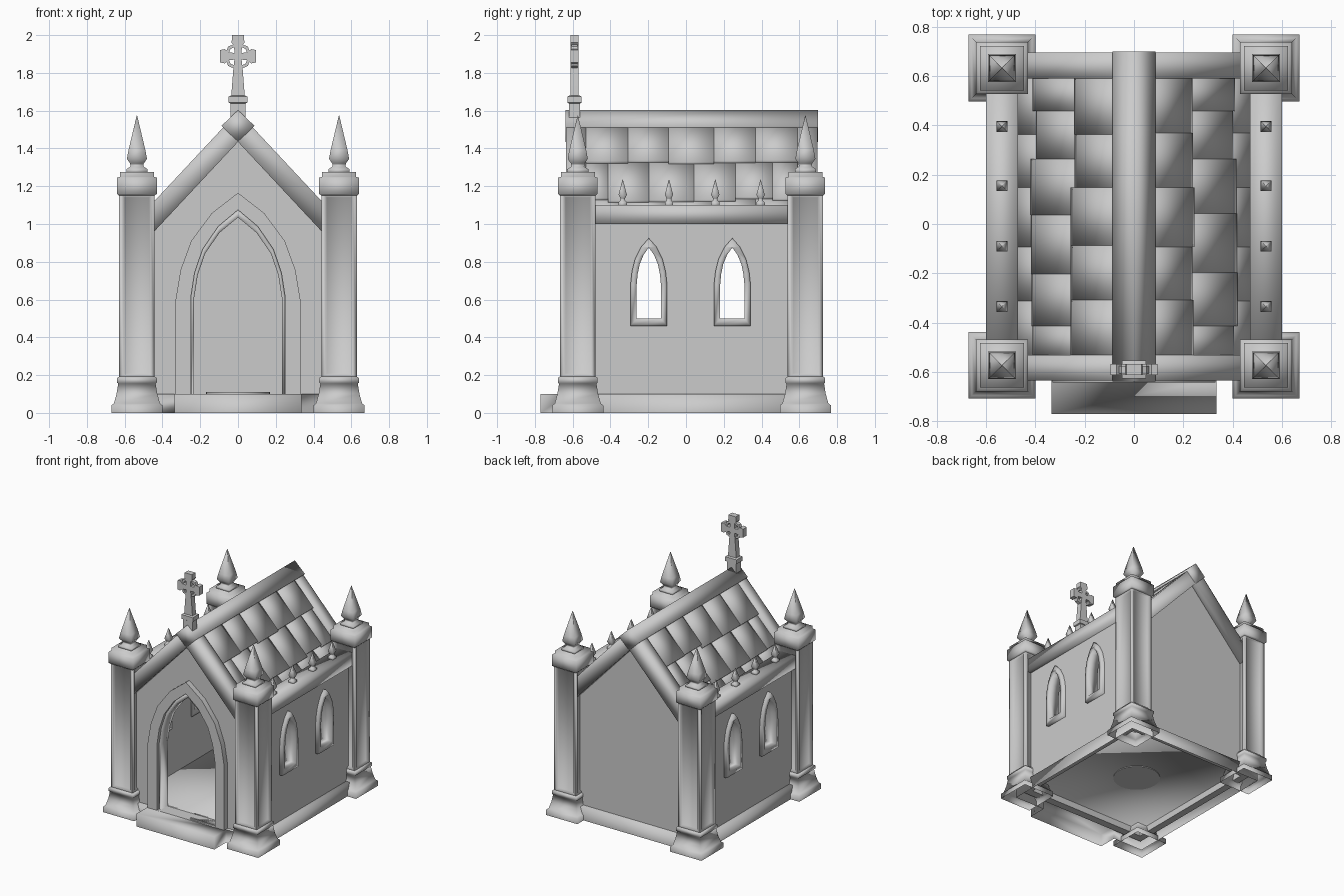
import bpy, bmesh, math, random

random.seed(4)
if "Cube" in bpy.data.objects:
    bpy.data.objects.remove(bpy.data.objects["Cube"], do_unlink=True)

# Single stone colour
stone = bpy.data.materials.new("grey stone")
stone.use_nodes = True
GREY = (0.6, 0.6, 0.6, 1)
stone.diffuse_color = GREY
stone.node_tree.nodes["Principled BSDF"].inputs["Base Color"].default_value = GREY

crisp, soft = [], []


def finish(name, bm, smooth, hollow=False):
    bmesh.ops.remove_doubles(bm, verts=bm.verts, dist=0.0001)
    bmesh.ops.recalc_face_normals(bm, faces=bm.faces)
    if hollow:
        under = [f for f in bm.faces if f.normal.z < -0.9]
        bmesh.ops.delete(bm, geom=under, context="FACES")
    mesh = bpy.data.meshes.new(name)
    bm.to_mesh(mesh)
    bm.free()
    mesh.materials.append(stone)
    obj = bpy.data.objects.new(name, mesh)
    bpy.context.collection.objects.link(obj)
    (soft if smooth else crisp).append(obj)


def plate(name, outlines, lo, hi, axis="y", smooth=False, hollow=False):
    """Extrude filled outlines (later ones are holes) from lo to hi along an axis."""
    curve = bpy.data.curves.new(name, "CURVE")
    curve.dimensions, curve.fill_mode = "2D", "BOTH"
    curve.extrude = (hi - lo) / 2
    for pts in outlines:
        spline = curve.splines.new("POLY")
        spline.points.add(len(pts) - 1)
        for p, (u, v) in zip(spline.points, pts):
            p.co = (u, v, 0, 1)
        spline.use_cyclic_u = True
    temp = bpy.data.objects.new("temp", curve)
    bpy.context.collection.objects.link(temp)
    deps = bpy.context.evaluated_depsgraph_get()
    mesh = bpy.data.meshes.new_from_object(temp.evaluated_get(deps))
    bm = bmesh.new()
    bm.from_mesh(mesh)
    mid = (lo + hi) / 2
    for v in bm.verts:
        a, b, c = v.co
        v.co = {"y": (a, mid + c, b), "x": (mid + c, a, b), "z": (a, b, mid + c)}[axis]
    bpy.data.objects.remove(temp, do_unlink=True)
    bpy.data.curves.remove(curve)
    bpy.data.meshes.remove(mesh)
    finish(name, bm, smooth, hollow)


def loft(name, profile, x, y, panel=False, smooth=True, depth=1, hollow=False):
    """Stack square rings given as (half width, height)."""
    bm = bmesh.new()
    rings = [[bm.verts.new((x + i * h, y + j * h * depth, z))
              for i, j in ((-1, -1), (1, -1), (1, 1), (-1, 1))] for h, z in profile]
    sides = []
    for low, top in zip(rings, rings[1:]):
        for k in range(4):
            n = (k + 1) % 4
            sides.append(bm.faces.new((low[k], low[n], top[n], top[k])))
    bm.faces.new(rings[0][::-1])
    bm.faces.new(rings[-1])
    if panel:
        bm.normal_update()
        bmesh.ops.inset_individual(bm, faces=sides, thickness=0.03)
        bmesh.ops.inset_individual(bm, faces=sides, thickness=0.012, depth=-0.015)
    finish(name, bm, smooth, hollow)


def mirrored(pts):
    return pts + [(-u, v) for u, v in reversed(pts) if abs(u) > 1e-6]


def arch(half, base, spring, apex, centre=0):
    curve = [(1, 0), (0.92, 0.28), (0.75, 0.55), (0.42, 0.81), (0, 1)]
    pts = [(half, base)] + [(half * a, spring + (apex - spring) * b) for a, b in curve]
    return [(u + centre, v) for u, v in mirrored(pts)]


def circle(r, u, v, count):
    turn = 2 * math.pi / count
    return [(u + r * math.cos(k * turn), v + r * math.sin(k * turn)) for k in range(count)]


# Hollow floor plinth with entrance step, and a low disc set in the floor
floor = mirrored([(0.335, -0.77), (0.335, -0.625), (0.595, -0.625), (0.595, 0.69)])
plate("floor_and_step", [floor], 0, 0.1, axis="z", smooth=True, hollow=True)
plate("floor_disc", [circle(0.17, 0, 0.03, 32)], 0.095, 0.11, axis="z")

# Gable walls
gable = mirrored([(0.55, 0.05), (0.55, 0.93), (0, 1.51)])
plate("front_wall", [gable, arch(0.245, 0.1, 0.61, 1.06)], -0.6, -0.54)
plate("back_wall", [gable], 0.6, 0.655)

# Stepped door surround
door_inner = arch(0.25, 0.1, 0.61, 1.075)
plate("door_surround", [arch(0.33, 0.1, 0.6, 1.165), door_inner], -0.642, -0.54)
plate("door_inner_step", [door_inner, arch(0.232, 0.1, 0.61, 1.035)],
      -0.615, -0.53, smooth=True)

# Side walls, windows, cornices and little spikes
window_y = (-0.197, 0.245)
openings = [arch(0.068, 0.49, 0.68, 0.88, c) for c in window_y]
side_outline = [(-0.6, 0.05), (0.65, 0.05), (0.65, 1.02), (-0.6, 1.02)]
spike = [(0.022, 1.09), (0.022, 1.115), (0.012, 1.125), (0.012, 1.135),
         (0.022, 1.155), (0.001, 1.235)]
for side, word in ((1, "left"), (-1, "right")):
    def span(a, b):
        return sorted((side * a, side * b))
    plate(word + "_wall", [side_outline] + openings, *span(0.51, 0.565), axis="x")
    for c in window_y:
        plate(word + "_window_frame", [arch(0.097, 0.46, 0.68, 0.925, c),
              arch(0.064, 0.5, 0.68, 0.875, c)], *span(0.5, 0.59), axis="x", smooth=True)
    low, high = span(0.47, 0.6)
    plate(word + "_cornice", [[(low, 1), (high, 1), (high, 1.1), (low, 1.1)]],
          -0.52, 0.58, smooth=True)
    for y in (-0.335, -0.09, 0.155, 0.395):
        loft(word + "_cornice_spike", spike, side * 0.535, y)

# Corner pillars
for x in (-0.535, 0.535):
    for y in (-0.573, 0.632):
        loft("pillar_base", [(0.135, 0), (0.135, 0.04), (0.122, 0.05), (0.108, 0.1),
             (0.099, 0.155), (0.105, 0.16), (0.105, 0.185), (0.09, 0.195)],
             x, y, hollow=True)
        loft("pillar_shaft", [(0.094, 0.18), (0.094, 1.17)], x, y, panel=True)
        loft("pillar_cap", [(0.094, 1.15), (0.105, 1.16), (0.105, 1.245),
             (0.09, 1.25), (0.09, 1.275)], x, y)
        loft("pillar_finial", [(0.056, 1.27), (0.056, 1.29), (0.034, 1.305),
             (0.036, 1.32), (0.053, 1.345), (0.045, 1.39), (0.001, 1.575)], x, y)

# Raking gable mouldings and ridge beam
chevron = [(0, 1.595), (0.5, 1.06), (0.5, 0.9), (0, 1.435), (-0.5, 0.9), (-0.5, 1.06)]
for word, lo, hi in (("front", -0.635, -0.53), ("back", 0.59, 0.695)):
    plate(word + "_gable_moulding", [chevron], lo, hi, smooth=True)
plate("ridge_beam", [[(0, 1.603), (0.087, 1.52), (0, 1.435), (-0.087, 1.52)]],
      -0.638, 0.7, smooth=True)

# Roof deck and overlapping slabs
deck = [(0, 1.52), (0.55, 0.94), (0.51, 0.92), (0, 1.46), (-0.51, 0.92), (-0.55, 0.94)]
plate("roof_deck", [deck], -0.56, 0.62)
rows = [
    ((0.05, 1.54), (0.25, 1.325), (-0.54, -0.31, -0.09, 0.145, 0.365, 0.59)),
    ((0.19, 1.36), (0.41, 1.135), (-0.54, -0.41, -0.2, 0.04, 0.26, 0.46, 0.59)),
    ((0.34, 1.175), (0.5, 1.03), (-0.54, -0.31, -0.09, 0.145, 0.365, 0.59)),
]
for side in (1, -1):
    for top, low, cuts in rows:
        for lo, hi in zip(cuts, cuts[1:]):
            slip = random.uniform(-0.015, 0.012)
            pts = [(top[0], top[1]), (low[0] + slip, low[1] - slip),
                   (low[0] + slip - 0.03, low[1] - slip - 0.028),
                   (top[0] - 0.03, top[1] - 0.028)]
            plate("roof_slab", [[(side * u, v) for u, v in pts]],
                  lo - 0.003, hi + 0.003, smooth=True)

# Ringed cross on the front of the ridge
loft("cross_pedestal", [(0.04, 1.54), (0.04, 1.638), (0.049, 1.642),
     (0.049, 1.675), (0.036, 1.68)], 0, -0.59, depth=0.75, smooth=False)
cross = [(0.036, 1.675), (0.024, 1.83), (0.019, 1.87), (0.05, 1.868), (0.07, 1.85),
         (0.095, 1.855), (0.095, 1.921), (0.07, 1.926), (0.05, 1.908), (0.019, 1.906),
         (0.021, 1.945), (0.034, 1.96), (0.031, 2.0)]
plate("cross", [mirrored(cross)], -0.612, -0.568)
plate("cross_ring", [circle(0.073, 0, 1.888, 8), circle(0.056, 0, 1.888, 8)], -0.605, -0.575)

# Shading
for group, angle in ((crisp, 35), (soft, 180)):
    bpy.ops.object.select_all(action="DESELECT")
    for obj in group:
        obj.select_set(True)
    bpy.context.view_layer.objects.active = group[0]
    bpy.ops.object.shade_smooth_by_angle(angle=math.radians(angle))
